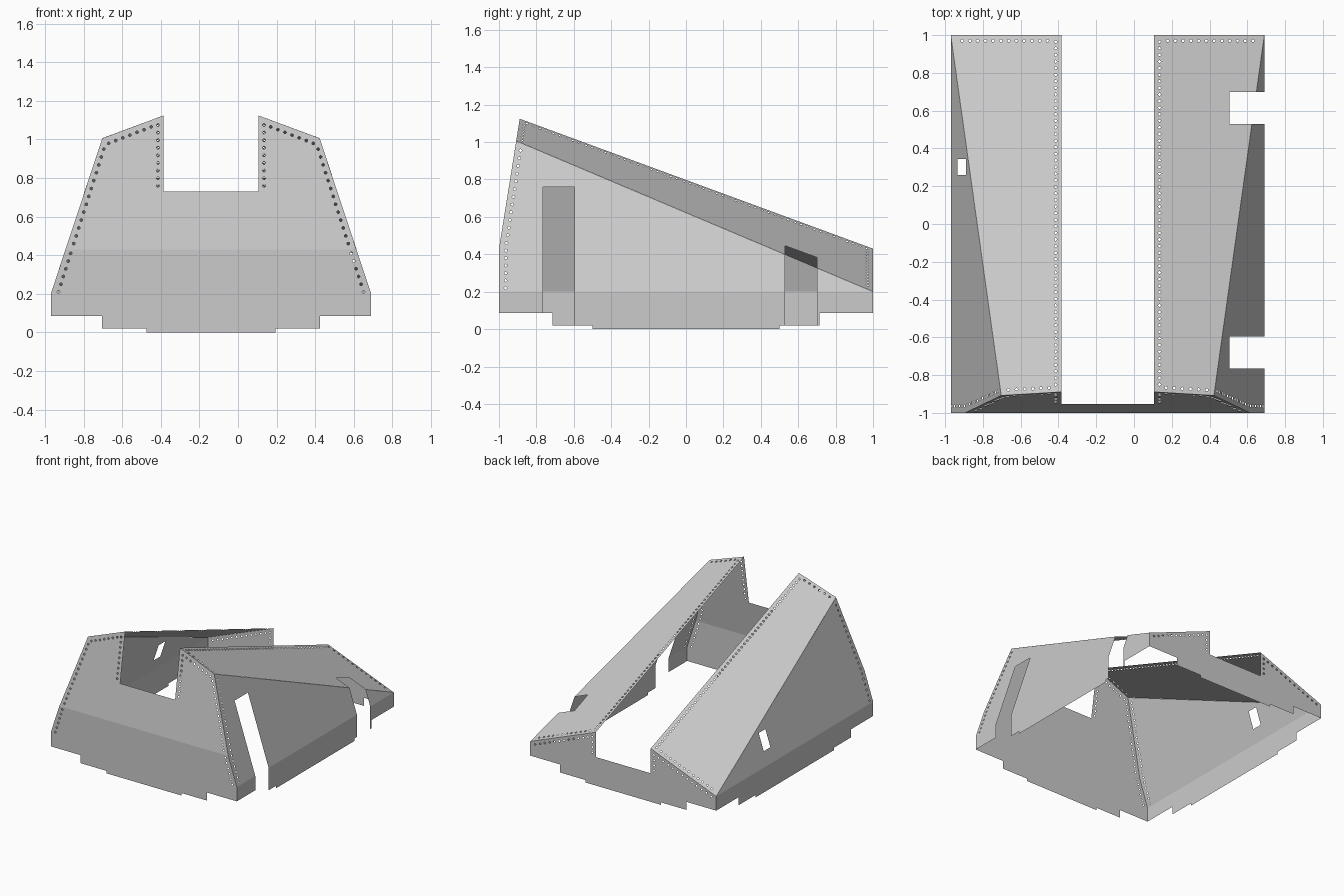
import bpy, bmesh, math
from mathutils import Vector
from mathutils.geometry import delaunay_2d_cdt

cube = bpy.data.objects.get("Cube")
if cube:
    bpy.data.objects.remove(cube, do_unlink=True)

CENTRE_X = -0.14
HALF = 0.83        # half width of the hull
GAP = 0.245        # half width of the centre opening
HOLE_R = 0.0075

grey = bpy.data.materials.new("plate_grey")
grey.use_nodes = True
colour = (0.6, 0.6, 0.6, 1)
grey.diffuse_color = colour
grey.node_tree.nodes["Principled BSDF"].inputs["Base Color"].default_value = colour


# Sloped planes of the shell, with u the distance from the centre line
def front_y(z):
    return -1 + 0.16 * max(z - 0.43, 0)


def side_u(z):
    return HALF - 0.33125 * max(z - 0.2, 0)


def deck_z(u, y):
    return 0.43 + 0.3677 * (1 - y) - 0.393 * (u - GAP)


def mirrored(half):
    """Complete a symmetric outline from its positive half."""
    return half + [(-a, b) for a, b in reversed(half)]


def row(start, end, count):
    """Evenly spaced hole centres."""
    a, b = Vector(start), Vector(end)
    return [a.lerp(b, i / (count - 1)) for i in range(count)]


def both(points):
    return points + [Vector((-p.x, p.y)) for p in points]


def circle(c):
    return [(c[0] + HOLE_R * math.cos(math.tau * i / 8),
             c[1] + HOLE_R * math.sin(math.tau * i / 8)) for i in range(8)]


def is_solid(p, segments):
    """Even-odd test: inside the outline but outside every hole."""
    inside = False
    for a, b in segments:
        if (a.y > p.y) != (b.y > p.y):
            if p.x < a.x + (b.x - a.x) * (p.y - a.y) / (b.y - a.y):
                inside = not inside
    return inside


def cut_slot(bm, lo, hi, inner):
    """Remove everything between two y values outside a given u."""
    for co, no in (((0, lo, 0), (0, 1, 0)), ((0, hi, 0), (0, 1, 0)),
                   ((CENTRE_X + inner, 0, 0), (1, 0, 0))):
        bmesh.ops.bisect_plane(bm, geom=bm.verts[:] + bm.edges[:] + bm.faces[:],
                               dist=1e-6, plane_co=co, plane_no=no)
    doomed = [f for f in bm.faces
              if lo < f.calc_center_median().y < hi
              and f.calc_center_median().x > CENTRE_X + inner]
    bmesh.ops.delete(bm, geom=doomed, context='FACES')


def panel(name, outline, lift, outward, holes=(), windows=(), slots=()):
    """Flat sheet from a 2D outline with holes, lifted into its 3D plane."""
    loops = [outline] + [circle(c) for c in holes] + list(windows)
    pts, edges = [], []
    for loop in loops:
        n, k = len(pts), len(loop)
        pts += [Vector(p) for p in loop]
        edges += [(n + i, n + (i + 1) % k) for i in range(k)]
    segments = [(pts[i], pts[j]) for i, j in edges]
    flat, _, faces, *_ = delaunay_2d_cdt(pts, edges, [], 0, 1e-6)
    bm = bmesh.new()
    verts = []
    for p in flat:
        u, y, z = lift(p[0], p[1])
        verts.append(bm.verts.new((u + CENTRE_X, y, z)))
    for f in faces:
        centre = sum((flat[i] for i in f), Vector((0, 0))) / len(f)
        if is_solid(centre, segments):
            bm.faces.new([verts[i] for i in f])
    bm.normal_update()
    for f in bm.faces:
        if f.normal.dot(Vector(outward)) < 0:
            f.normal_flip()
    for slot in slots:
        cut_slot(bm, *slot)
    mesh = bpy.data.meshes.new(name)
    bm.to_mesh(mesh)
    bm.free()
    mesh.materials.append(grey)
    bpy.context.collection.objects.link(bpy.data.objects.new(name, mesh))


def skirt(inner, middle, outer):
    """Stepped lower edge shared by all four walls."""
    return [(inner, 0), (inner, 0.02), (middle, 0.02),
            (middle, 0.085), (outer, 0.085), (outer, 0.2)]


peak = (0.563, 1.006)                # outer top corner of the front
fold = (side_u(0.43), 0.43)          # where the front plate bends

# Front wall: upright lower plate and leaning upper plate
panel("front_lower_plate", mirrored(skirt(0.335, 0.565, HALF) + [fold]),
      lambda a, b: (a, front_y(b), b), (0, -1, 0),
      both(row((0.79, 0.21), (0.727, 0.41), 6)))
panel("front_upper_plate",
      mirrored([fold, peak, (GAP, deck_z(GAP, -0.889)), (GAP, 0.73)]),
      lambda a, b: (a, front_y(b), b), (0, -1, 0),
      both(row((0.275, 0.76), (0.275, 1.075), 9)
           + row((0.31, 1.065), (0.53, 0.98), 7)
           + row((0.711, 0.46), (0.555, 0.95), 13)))

# Back wall with its centre notch
panel("back_plate",
      mirrored(skirt(0.335, 0.565, HALF) + [(GAP, 0.43), (GAP, 0.23)]),
      lambda a, b: (a, 1, b), (0, 1, 0),
      both(row((0.275, 0.26), (0.275, 0.385), 4)
           + row((0.315, 0.373), (0.785, 0.188), 12)))

# Side walls and sloping decks; slots on one side, a window on the other
slots = [(-0.765, -0.595, 0.645), (0.53, 0.70, 0.645)]
window = [(0.26, 0.305), (0.345, 0.305), (0.345, 0.44), (0.26, 0.44)]
peak_y = front_y(peak[1])
for name, s in (("left", 1), ("right", -1)):
    cuts = slots if s > 0 else []
    panel(name + "_lower_wall", mirrored(skirt(0.5, 0.715, 1)),
          lambda a, b: (s * HALF, a, b), (s, 0, 0), slots=cuts)
    panel(name + "_sloped_wall",
          [(-1, 0.2), (1, 0.2), (peak_y, peak[1]), (-1, 0.43)],
          lambda a, b: (s * side_u(b), a, b), (s, 0, 0),
          row((-0.965, 0.22), (-0.963, 0.42), 6)
          + row((-0.96, 0.46), (-0.885, 0.955), 13),
          [] if s > 0 else [window], cuts)
    panel(name + "_deck",
          [(GAP, -0.889), (peak[0], peak_y), (HALF, 1), (GAP, 1)],
          lambda a, b: (s * a, b, deck_z(a, b)), (0, 0, 1),
          row((0.275, -0.85), (0.275, 0.965), 53)
          + row((0.31, -0.867), (0.525, -0.878), 6)
          + row((0.318, 0.97), (0.77, 0.97), 12), slots=cuts)
